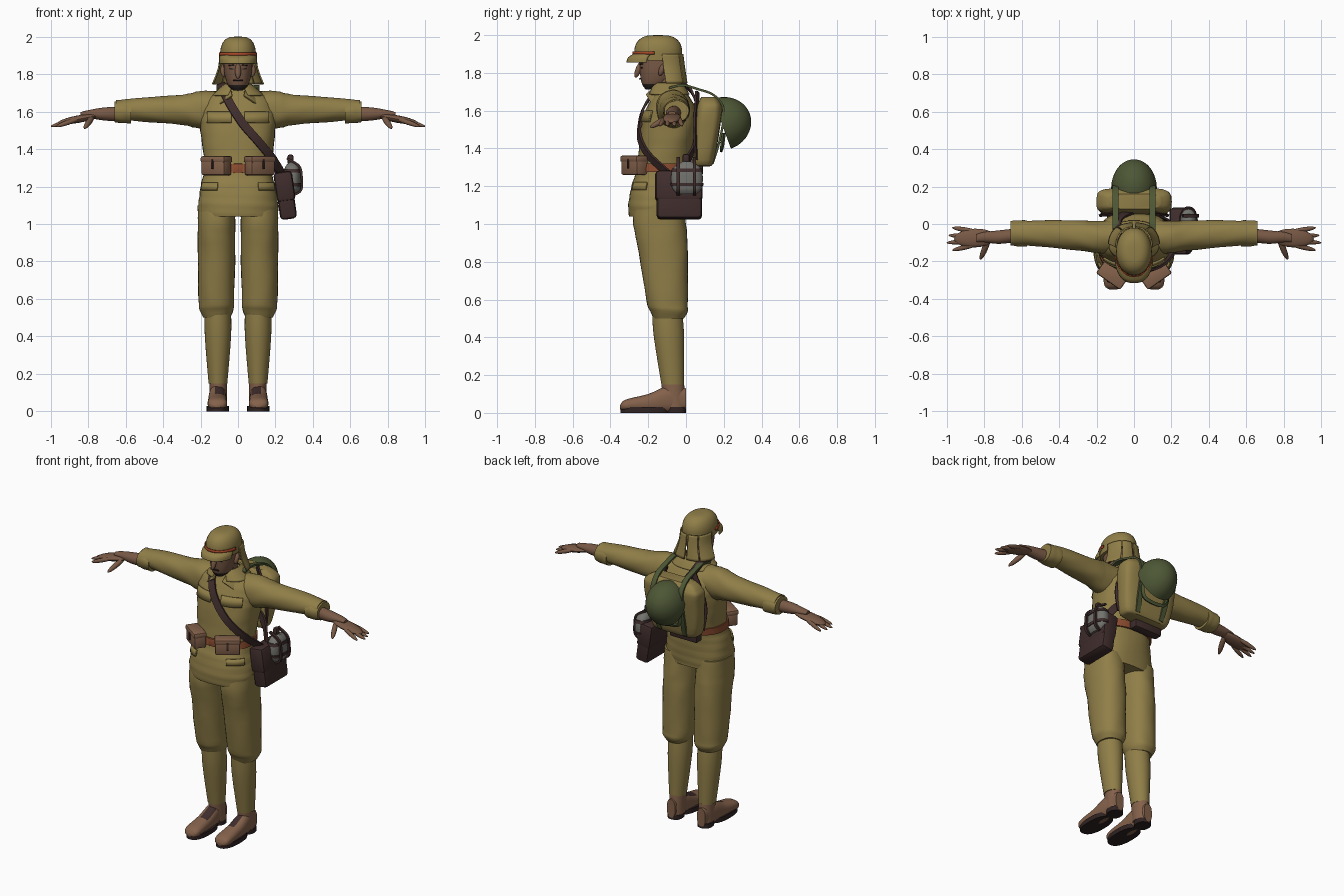
import bpy, bmesh, math
from mathutils import Vector, Matrix, Euler

if "Cube" in bpy.data.objects:
    bpy.data.objects.remove(bpy.data.objects["Cube"], do_unlink=True)

made = []


def material(name, *color):
    mat = bpy.data.materials.new(name)
    mat.use_nodes = True
    mat.diffuse_color = (*color, 1)
    shader = next(node for node in mat.node_tree.nodes if node.type == "BSDF_PRINCIPLED")
    shader.inputs["Base Color"].default_value = (*color, 1)
    shader.inputs["Roughness"].default_value = .9
    return mat


khaki = material("khaki cloth", .28, .21, .065)
skin = material("skin", .19, .1, .06)
leather = material("tan leather", .23, .12, .07)
dark = material("dark brown leather", .05, .026, .025)
sole_dark = material("dark sole", .03, .017, .017)
green = material("helmet green", .075, .095, .036)
grey = material("grey metal", .17, .17, .155)
red = material("red band", .38, .06, .02)
belt_tan = material("orange belt", .27, .075, .03)
hair = material("dark hair", .025, .018, .015)


def finish(bm, name, mats, mirror=False, thick=0, rule=None):
    """Turn a bmesh into a named object, coloured whole or by a face rule."""
    bmesh.ops.recalc_face_normals(bm, faces=bm.faces)
    mesh = bpy.data.meshes.new(name)
    for mat in mats if isinstance(mats, tuple) else (mats,):
        mesh.materials.append(mat)
    if rule:
        for face in bm.faces:
            face.material_index = int(rule(face.calc_center_median(), face.normal))
    bm.to_mesh(mesh)
    bm.free()
    obj = bpy.data.objects.new(name, mesh)
    bpy.context.collection.objects.link(obj)
    if thick:
        solid = obj.modifiers.new("thickness", "SOLIDIFY")
        solid.thickness, solid.offset = thick, 0
    if mirror:
        obj.modifiers.new("mirror", "MIRROR")
    made.append(obj)


def spline(rows, steps):
    """Smooth curve through rows of numbers."""
    rows, out = [Vector(row) for row in rows], []
    for i, (b, c) in enumerate(zip(rows, rows[1:])):
        enter = (c - rows[max(i - 1, 0)]) / 2
        leave = (rows[min(i + 2, len(rows) - 1)] - b) / 2
        for k in range(steps):
            t = k / steps
            ease = t * t * (3 - 2 * t)
            out.append(b.lerp(c, ease) + enter * t * (1 - t) ** 2 - leave * t * t * (1 - t))
    return out + [rows[-1]]


def shell(name, rings, mats, axis="Z", across=0, start=0, end=360, power=2.4, seg=32,
          steps=4, fold=0, matrix=Matrix(), **options):
    """Loft superellipse rings: station, centre, half width, half depth."""
    bm = bmesh.new()
    closed = end - start == 360
    count = seg if closed else seg + 1
    loops = []
    for station, centre, width, depth in spline(rings, steps):
        loop = []
        for k in range(count):
            angle = math.radians(start + (end - start) * k / seg)
            c, s = math.cos(angle), math.sin(angle)
            swell = 1 + fold * math.sin(3 * angle + 45 * station) * math.sin(2 * angle - 70 * station)
            u = across + swell * max(width, .001) * math.copysign(abs(c) ** (2 / power), c)
            v = centre + swell * max(depth, .001) * math.copysign(abs(s) ** (2 / power), s)
            point = {"Z": (u, v, station), "X": (station, v, u), "Y": (u, station, v)}[axis]
            loop.append(bm.verts.new(matrix @ Vector(point)))
        loops.append(loop)
    for low, high in zip(loops, loops[1:]):
        for k in range(seg):
            n = (k + 1) % count
            bm.faces.new((low[k], low[n], high[n], high[k]))
    if closed:
        bm.faces.new(loops[0])
        bm.faces.new(loops[-1])
    finish(bm, name, mats, **options)


def patch(name, profile, low, high, mats, gap=.005, **options):
    """Layer lying just outside a lofted profile, between two stations."""
    rings = []
    for station in (low, high):
        near = min(spline(profile, 20), key=lambda row: abs(row[0] - station))
        rings.append((station, near[1], near[2] + gap, near[3] + gap))
    shell(name, rings, mats, steps=1, **options)


def dome(base, centre, width, depth, height, blunt=1):
    """Rings of a dome that closes at the top."""
    angles = [math.pi / 2 * k / 8 for k in range(9)]
    shrink = [max(math.cos(a), 0) ** blunt for a in angles]
    return [(base + height * math.sin(a), centre, width * f, depth * f) for a, f in zip(angles, shrink)]


def spindle(name, start, end, radius, mat, flat=1, **options):
    """Long rounded form between two points."""
    start, end = Vector(start), Vector(end)
    along = end - start
    bm = bmesh.new()
    place = Matrix.Translation((start + end) / 2) @ along.to_track_quat("Z", "Y").to_matrix().to_4x4()
    scale = Matrix.Diagonal((radius, radius * flat, along.length / 2, 1))
    bmesh.ops.create_uvsphere(bm, u_segments=16, v_segments=10, radius=1, matrix=place @ scale)
    finish(bm, name, mat, **options)


def box(name, loc, size, mat, rot=(0, 0, 0), bevel=.01, **options):
    """Bevelled box with its placement baked in."""
    bm = bmesh.new()
    turn = Euler([math.radians(r) for r in rot]).to_matrix().to_4x4()
    bmesh.ops.create_cube(bm, size=1, matrix=Matrix.Diagonal((*size, 1)))
    bmesh.ops.bevel(bm, geom=bm.edges[:], offset=bevel, segments=2, profile=.5, affect="EDGES")
    bm.transform(Matrix.Translation(loc) @ turn)
    finish(bm, name, mat, **options)


def ribbon(name, path, width, mat, hub, depth=.012, **options):
    """Flat strap along a path, its face turned away from the hub."""
    bm = bmesh.new()
    points, loops = spline(path, 6), []
    for i, p in enumerate(points):
        along = points[min(i + 1, len(points) - 1)] - points[max(i - 1, 0)]
        side = along.cross(p - Vector(hub)).normalized() * width / 2
        out = side.cross(along).normalized() * depth / 2
        loops.append([bm.verts.new(p + q) for q in (side + out, side - out, -side - out, out - side)])
    for low, high in zip(loops, loops[1:]):
        for k in range(4):
            bm.faces.new((low[k], low[k - 1], high[k - 1], high[k]))
    bm.faces.new(loops[0])
    bm.faces.new(loops[-1])
    finish(bm, name, mat, **options)


# Legs and boots
shell("trouser_legs", [(1.1, -.14, .1, .13), (1, -.14, .1, .14), (.85, -.12, .1, .13), (.6, -.1, .095, .11),
      (.54, -.09, .09, .1), (.5, -.09, .07, .08)], khaki, across=.115, fold=.02, power=2.2, mirror=True)
shell("leg_wraps", [(.54, -.1, .07, .08), (.4, -.09, .07, .08), (.15, -.07, .05, .06)],
      khaki, across=.107, power=2, mirror=True)
shell("boot_ankles", [(.03, -.06, .046, .06), (.155, -.07, .046, .06)], leather, across=.105, power=2, mirror=True)
shell("boot_feet", [(-.35, .03, .02, .01), (-.32, .04, .05, .03), (-.2, .05, .05, .05), (-.1, .07, .045, .07),
      (0, .07, .03, .06)], (leather, dark), axis="Y", across=.11, steps=6, mirror=True,
      rule=lambda p, n: -.21 < p.y < -.12 and n.z > .4 and abs(p.x - .1) < .026)
for part, y, width, length in (("soles", -.22, .06, .128), ("heels", -.05, .046, .05)):
    shell("boot_" + part, [(0, y, width, length), (.03, y, width, length)], sole_dark,
          across=.108, steps=1, mirror=True)

# Jacket, sleeves and pocket flaps
jacket = [(1.04, -.15, .205, .15), (1.1, -.15, .213, .155), (1.2, -.14, .2, .15), (1.3, -.12, .18, .14),
          (1.5, -.09, .2, .15), (1.6, -.08, .2, .135), (1.67, -.08, .17, .1), (1.73, -.09, .07, .06)]
shell("jacket", jacket, khaki, fold=.015, seg=40, steps=6)
patch("chest_pocket_flaps", jacket, 1.54, 1.6, khaki, start=-83, end=-41, thick=.009, mirror=True)
patch("hip_pocket_flaps", jacket, 1.18, 1.22, khaki, start=-62, end=-22, thick=.009, mirror=True)
shell("sleeves", [(.1, -.07, .095, .09), (.2, -.07, .1, .085), (.3, -.06, .08, .08), (.5, -.05, .065, .07),
      (.65, -.05, .05, .06)], khaki, axis="X", across=1.61, fold=.03, power=2.1, mirror=True)
shell("sleeve_cuffs", [(.57, -.05, .06, .07), (.61, -.05, .06, .07), (.66, -.05, .055, .065)],
      khaki, axis="X", across=1.597, fold=.03, power=2.1, mirror=True)
shell("collar", [(1.745, -.1, .066, .068), (1.725, -.095, .09, .085), (1.685, -.09, .135, .105)],
      khaki, start=-72, end=90, thick=.009, mirror=True)
box("lapels", (.066, -.183, 1.675), (.085, .01, .04), khaki, rot=(-38, 32, 22), bevel=.003, mirror=True)

# Hands
shell("forearms", [(.63, -.06, .04, .036), (.72, -.07, .034, .036), (.8, -.07, .02, .027), (.84, -.075, .01, .02)],
      skin, axis="X", across=1.587, power=2, mirror=True)
spindle("palms", (.74, -.07, 1.58), (.96, -.08, 1.54), .05, skin, flat=.4, mirror=True)
for finger, root, tip, reach in (("little", -.04, -.02, .97), ("ring", -.07, -.06, .99),
                                 ("middle", -.09, -.1, 1), ("index", -.11, -.14, .97)):
    spindle(finger + "_fingers", (.84, root, 1.565), (reach, tip, 1.52), .013, skin, mirror=True)
spindle("thumbs", (.77, -.07, 1.58), (.82, -.19, 1.51), .016, skin, mirror=True)

# Head and face
shell("neck", [(1.66, -.09, .06, .06), (1.82, -.12, .056, .06)], skin, power=2)
shell("head", [(1.713, -.19, .025, .024), (1.735, -.17, .05, .06), (1.77, -.155, .065, .085), (1.82, -.145, .075, .1),
      (1.9, -.145, .078, .105)], (skin, hair), power=2.2, rule=lambda p, n: p.z < 1.742 and p.y < -.15)
spindle("nose", (0, -.235, 1.86), (0, -.268, 1.775), .016, skin)
spindle("ears", (.08, -.115, 1.85), (.076, -.14, 1.785), .016, skin, mirror=True)
box("moustache", (0, -.243, 1.768), (.056, .012, .008), hair, bevel=.003)
box("eyes", (.033, -.234, 1.828), (.024, .01, .008), hair, rot=(0, 0, 15), bevel=.003, mirror=True)
box("eyebrows", (.034, -.237, 1.847), (.036, .012, .008), hair, rot=(0, -5, 16), bevel=.003, mirror=True)

# Field cap with brim, band and neck cloth
cap = [(1.865, -.147, .094, .126)] + dome(1.91, -.147, .095, .127, .09, blunt=.6)
shell("cap", cap, khaki, power=2.1, steps=2)
patch("cap_band", cap, 1.897, 1.914, red, power=2.1, start=-172, end=-8, thick=.007)
shell("cap_brim", [(1.898, -.147, .096, .128), (1.88, -.155, .1, .148), (1.855, -.157, .1, .155)],
      khaki, start=-165, end=-15, thick=.008)
for panel, first, last in (("side", 5, 52), ("back", 55, 88)):
    shell(panel + "_neck_cloths", [(1.9, -.143, .096, .125), (1.83, -.136, .104, .127), (1.745, -.122, .136, .126)],
          khaki, start=first, end=last, thick=.008, mirror=True)

# Belt with pouches
patch("belt", jacket, 1.275, 1.32, belt_tan, gap=.009, seg=40)
box("belt_buckle", (0, -.268, 1.297), (.05, .012, .05), belt_tan, bevel=.004)
box("front_pouches", (.115, -.272, 1.305), (.15, .075, .09), leather, rot=(0, 0, 35), mirror=True)
box("front_pouch_lids", (.115, -.273, 1.345), (.157, .083, .034), leather, rot=(0, 0, 35), mirror=True)
box("front_pouch_tabs", (.138, -.307, 1.318), (.014, .009, .05), dark, rot=(0, 0, 35), bevel=.003, mirror=True)
box("rear_pouch", (-.04, .06, 1.305), (.2, .06, .095), dark)
box("rear_pouch_lid", (-.04, .062, 1.345), (.208, .066, .028), leather)

# Backpack, straps and helmet
shell("backpack", [(1.305, .09, .13, .035), (1.34, .09, .17, .06), (1.58, .12, .2, .07), (1.64, .124, .185, .06),
      (1.672, .12, .14, .04)], khaki, power=4, fold=.015)
ribbon("backpack_straps", [(.1, -.09, 1.72), (.1, -.02, 1.735), (.1, .06, 1.715), (.1, .15, 1.68), (.1, .2, 1.6),
       (.1, .18, 1.45), (.09, .14, 1.32)], .032, green, (.1, .06, 1.5), mirror=True)
ribbon("shoulder_loops", [(.1, .06, 1.7), (.17, .05, 1.5), (.16, .06, 1.34)], .03, dark, (.1, -.09, 1.5), mirror=True)
ribbon("helmet_chin_strap", [(-.1, .2, 1.48), (-.07, .19, 1.4), (.07, .19, 1.4), (.1, .2, 1.48)],
       .02, green, (0, .05, 1.45))
tilt = Matrix.Translation((0, .19, 1.53)) @ Matrix.Rotation(math.radians(-70), 4, "X")
shell("helmet", dome(0, 0, .122, .14, .157), green, power=2, steps=2, matrix=tilt)

# Shoulder bag with its strap
box("shoulder_bag", (.255, -.035, 1.145), (.09, .24, .24), dark, rot=(0, -8, 0), bevel=.02)
box("shoulder_bag_flap", (.248, -.038, 1.2), (.1, .25, .16), dark, rot=(0, -8, 0), bevel=.02)
hub = (0, -.09, 1.5)
shoulder, hip = (-.09, -.03, 1.745), (.24, -.05, 1.22)
ribbon("bag_strap_front", [shoulder, (-.075, -.15, 1.705), (-.03, -.222, 1.62), (.03, -.245, 1.53),
       (.1, -.245, 1.45), (.17, -.2, 1.365), (.225, -.11, 1.28), hip], .045, dark, hub)
ribbon("bag_strap_back", [shoulder, (-.08, .03, 1.7), (0, .067, 1.58), (.11, .05, 1.43), (.19, .01, 1.34), hip],
       .045, dark, hub)

# Canteen in its harness
canteen = [(1.16, .005, .028, .055), (1.19, .005, .043, .078), (1.25, .005, .046, .084), (1.3, .005, .04, .07),
           (1.33, .005, .018, .025)]
shell("canteen", canteen, grey, across=.29)
box("canteen_stopper", (.28, 0, 1.345), (.032, .036, .05), dark)
for level in (1.2, 1.275):
    patch("canteen_band", canteen, level, level + .018, dark, across=.29)
for y in (-.04, .045):
    ribbon("canteen_upright", [(.26, y, 1.35), (.325, y, 1.31), (.34, y, 1.25), (.336, y, 1.18), (.29, y, 1.152)],
           .018, dark, (.27, y, 1.25))

# Soft shading that keeps hard edges
bpy.ops.object.select_all(action="DESELECT")
for obj in made:
    obj.select_set(True)
bpy.context.view_layer.objects.active = made[0]
bpy.ops.object.shade_smooth_by_angle(angle=math.radians(40))
